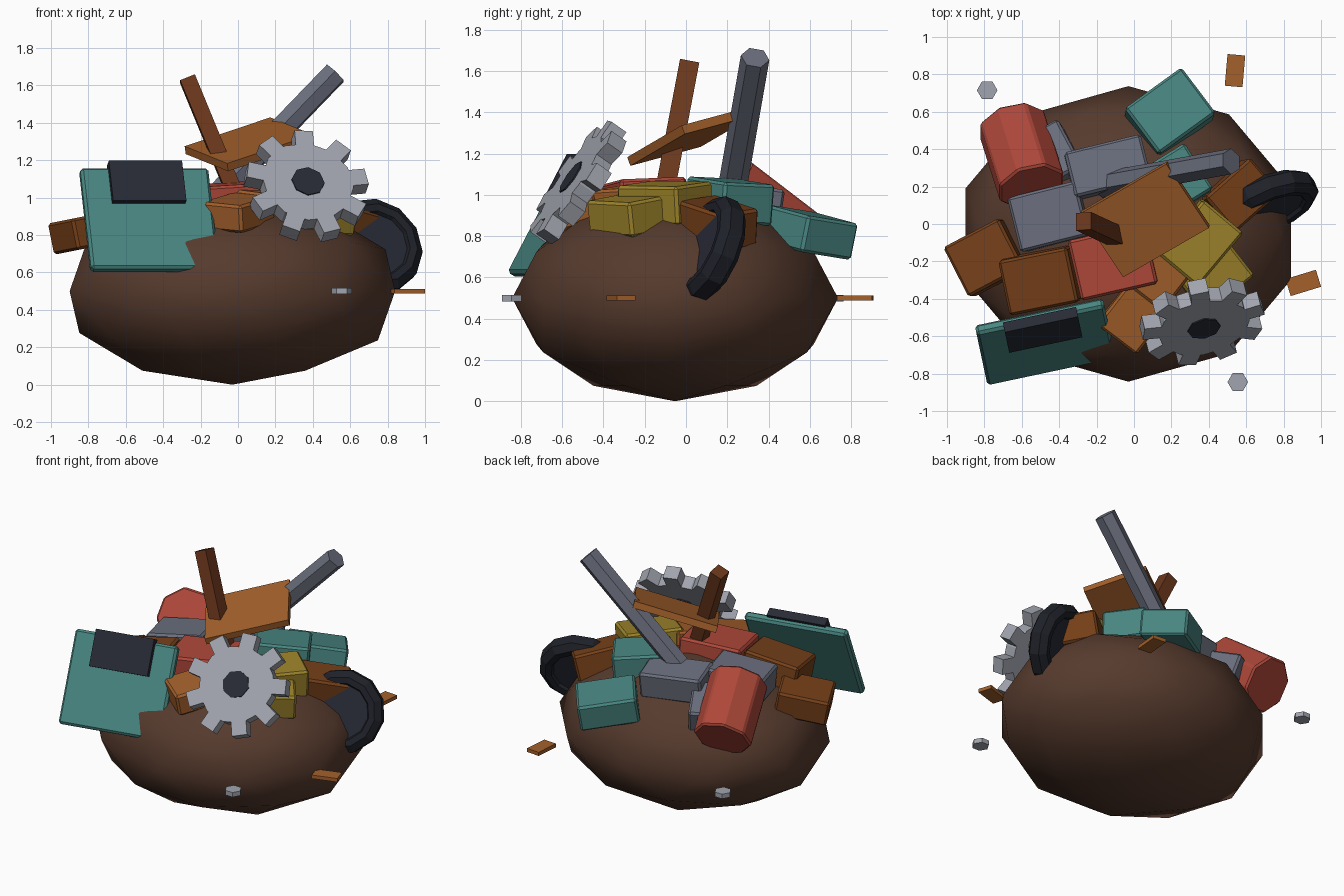
import bpy, bmesh
from math import sin, cos, pi, radians
from mathutils import Vector, Matrix

if "Cube" in bpy.data.objects:
    bpy.data.objects.remove(bpy.data.objects["Cube"])

MATS = {}
PALETTE = dict(soil="573D31", teal="4A8580", red="AD493C", brown="75421F", orange="A2602F",
               yellow="9C832F", steel="6A6E7C", light="A0A3AD", dark="2C2E38", rubber="24262D",
               post="6B3A22")


def mat(key):
    if key not in MATS:
        m = bpy.data.materials.new(key)
        h = PALETTE[key]
        m.diffuse_color = [(int(h[i:i + 2], 16) / 255) ** 2.2 for i in (0, 2, 4)] + [1]
        m.use_nodes = True
        m.node_tree.nodes["Principled BSDF"].inputs["Base Color"].default_value = m.diffuse_color
        MATS[key] = m
    return MATS[key]


def frame(loc, x, z):
    """Matrix at loc with local z along z and local x as near as possible to x."""
    z = Vector(z).normalized()
    x = Vector(x)
    x = (x - z * x.dot(z)).normalized()
    m = Matrix((x, z.cross(x), z)).transposed().to_4x4()
    m.translation = loc
    return m


def finish(name, bm, color, m, bevel=0):
    bmesh.ops.recalc_face_normals(bm, faces=bm.faces)
    me = bpy.data.meshes.new(name)
    bm.to_mesh(me)
    bm.free()
    me.materials.append(mat(color))
    ob = bpy.data.objects.new(name, me)
    bpy.context.collection.objects.link(ob)
    ob.matrix_world = m
    if bevel:
        b = ob.modifiers.new("bevel", 'BEVEL')
        b.width, b.segments = bevel, 1
    return ob


def box(name, color, m, size, bevel=0):
    bm = bmesh.new()
    bmesh.ops.create_cube(bm, size=1, matrix=Matrix.Diagonal((*size, 1)))
    return finish(name, bm, color, m, bevel)


def cyl(name, color, m, r, depth, sides, bevel=0, turn=0):
    bm = bmesh.new()
    bmesh.ops.create_cone(bm, cap_ends=True, segments=sides, radius1=r, radius2=r, depth=depth,
                          matrix=Matrix.Rotation(turn, 4, 'Z'))
    return finish(name, bm, color, m, bevel)


def between(a, b, x=(1, 0, 0)):
    a, b = Vector(a), Vector(b)
    return frame((a + b) / 2, x, b - a), (b - a).length


# Squashed earth mound
bm = bmesh.new()
bmesh.ops.create_icosphere(bm, subdivisions=2, radius=1, matrix=Matrix.Diagonal((0.915, 0.79, 0.5, 1)))
for f in bm.faces:
    f.smooth = True
finish("mound", bm, "soil", Matrix.Translation((-0.03, -0.053, 0.5)))

# Heaped scrap blocks: colour, centre, size, heading in degrees, up direction
BLOCKS = [
    ("brown", (-0.79, -0.18, 0.82), (0.34, 0.30, 0.17), 27, (-.2, 0, 1)),
    ("brown", (-0.50, -0.30, 0.93), (0.38, 0.30, 0.18), 12, (-.15, -.1, 1)),
    ("red", (-0.11, -0.20, 0.98), (0.42, 0.33, 0.18), 13, (-.05, -.05, 1)),
    ("steel", (-0.14, 0.30, 0.96), (0.42, 0.25, 0.18), 14, (0, .15, 1)),
    ("steel", (-0.45, 0.04, 0.95), (0.38, 0.30, 0.18), 14, (-.12, 0, 1)),
    ("steel", (-0.40, 0.38, 0.87), (0.16, 0.30, 0.16), 28, (-.2, .3, 1)),
    ("teal", (0.19, 0.59, 0.82), (0.38, 0.31, 0.18), 37, (.05, .2, 1)),
    ("teal", (0.19, 0.21, 0.97), (0.36, 0.29, 0.20), 32, (.05, .08, 1)),
    ("brown", (0.56, 0.15, 0.86), (0.33, 0.25, 0.19), 40, (.25, .05, 1)),
    ("yellow", (0.35, -0.10, 0.96), (0.38, 0.28, 0.19), 50, (.08, -.05, 1)),
    ("yellow", (0.43, -0.28, 0.90), (0.34, 0.24, 0.17), 38, (.12, -.1, 1)),
    ("orange", (0.0, -0.49, 0.92), (0.27, 0.30, 0.15), -38, (-.05, -.2, 1)),
    ("orange", (0.14, -0.28, 0.96), (0.24, 0.28, 0.16), -38, (.05, -.1, 1)),
]
for i, (c, loc, size, deg, up) in enumerate(BLOCKS):
    a = radians(deg)
    box(f"scrap_block_{i + 1}", c, frame(loc, (cos(a), sin(a), 0), up), size, 0.014)

# Barrel tipped over the back left
d = Vector((-0.3 * 0.81, 0.95 * 0.81, -0.59))
cyl("barrel", "red", frame((-0.60, 0.365, 0.90), (1, 0, 0), d), 0.19, 0.44, 8, 0.012, pi / 8)

# Appliance door with dark window
a, t = radians(12), radians(28)
xd = Vector((cos(a), sin(a), 0))
m = frame((-0.475, -0.63, 0.88), xd, (sin(a) * cos(t), -cos(a) * cos(t), sin(t)))
box("appliance_door", "teal", m, (0.70, 0.61, 0.06), 0.015)
box("door_window", "dark", m @ Matrix.Translation((0.0, 0.205, 0.035)), (0.40, 0.24, 0.06))

# Cog wheel with nine teeth and hub
m = frame((0.365, -0.52, 1.06), (1, 0, 0), (0.2, -0.80, 0.56))
bm = bmesh.new()
bmesh.ops.create_cone(bm, cap_ends=True, segments=12, radius1=0.25, radius2=0.25, depth=0.09)
for k in range(9):
    bmesh.ops.create_cube(bm, size=1, matrix=Matrix.Rotation(radians(14 + 40 * k), 4, 'Z')
                          @ Matrix.Translation((0.275, 0, 0)) @ Matrix.Diagonal((0.11, 0.10, 0.09, 1)))
finish("cog_wheel", bm, "light", m)
cyl("cog_hub", "dark", m, 0.09, 0.104, 8)

# Tyre, lathed from a half profile, with a recessed hub
m = frame((0.725, 0.115, 0.735), (1, 0, 0), (0.36, -0.86, 0.37))
bm = bmesh.new()
prof = [(0.17, 0.035), (0.185, 0.065), (0.225, 0.07), (0.268, 0.035)]
prof += [(r, -h) for r, h in reversed(prof)]
N = 12
rings = [[bm.verts.new((r * cos(2 * pi * k / N), r * sin(2 * pi * k / N), h)) for k in range(N)]
         for r, h in prof]
for p, q in zip(rings, rings[1:] + rings[:1]):
    for k in range(N):
        bm.faces.new((p[k], p[(k + 1) % N], q[(k + 1) % N], q[k]))
finish("tyre", bm, "rubber", m)
cyl("tyre_hub", "dark", m, 0.175, 0.09, N)

# Post, pipe and plank sticking out of the top
m, n = between((0.0, -0.11, 0.98), (-0.27, 0.015, 1.635))
box("wooden_post", "post", m, (0.085, 0.095, n))
m, n = between((-0.17, 0.21, 0.95), (0.52, 0.335, 1.665))
cyl("steel_pipe", "steel", m, 0.07, n, 6)
u, v = Vector((0.46, 0.265, 0.155)), Vector((-0.275, 0.325, 0.08))
box("plank", "orange", frame((0.06, 0.025, 1.285), u, u.cross(v)), (0.55, 0.42, 0.045))

# Loose nuts and chips around the mound
for i, (x, y) in enumerate([(-0.785, 0.715), (0.555, -0.845)]):
    cyl(f"loose_nut_{i + 1}", "light", Matrix.Translation((x, y, 0.5)), 0.055, 0.032, 6, turn=pi / 6)
for i, (x, y, deg) in enumerate([(0.54, 0.82, 85), (0.905, -0.315, 17)]):
    a = radians(deg)
    box(f"loose_chip_{i + 1}", "orange", frame((x, y, 0.5), (cos(a), sin(a), 0), (0, 0, 1)),
        (0.17, 0.095, 0.025))
